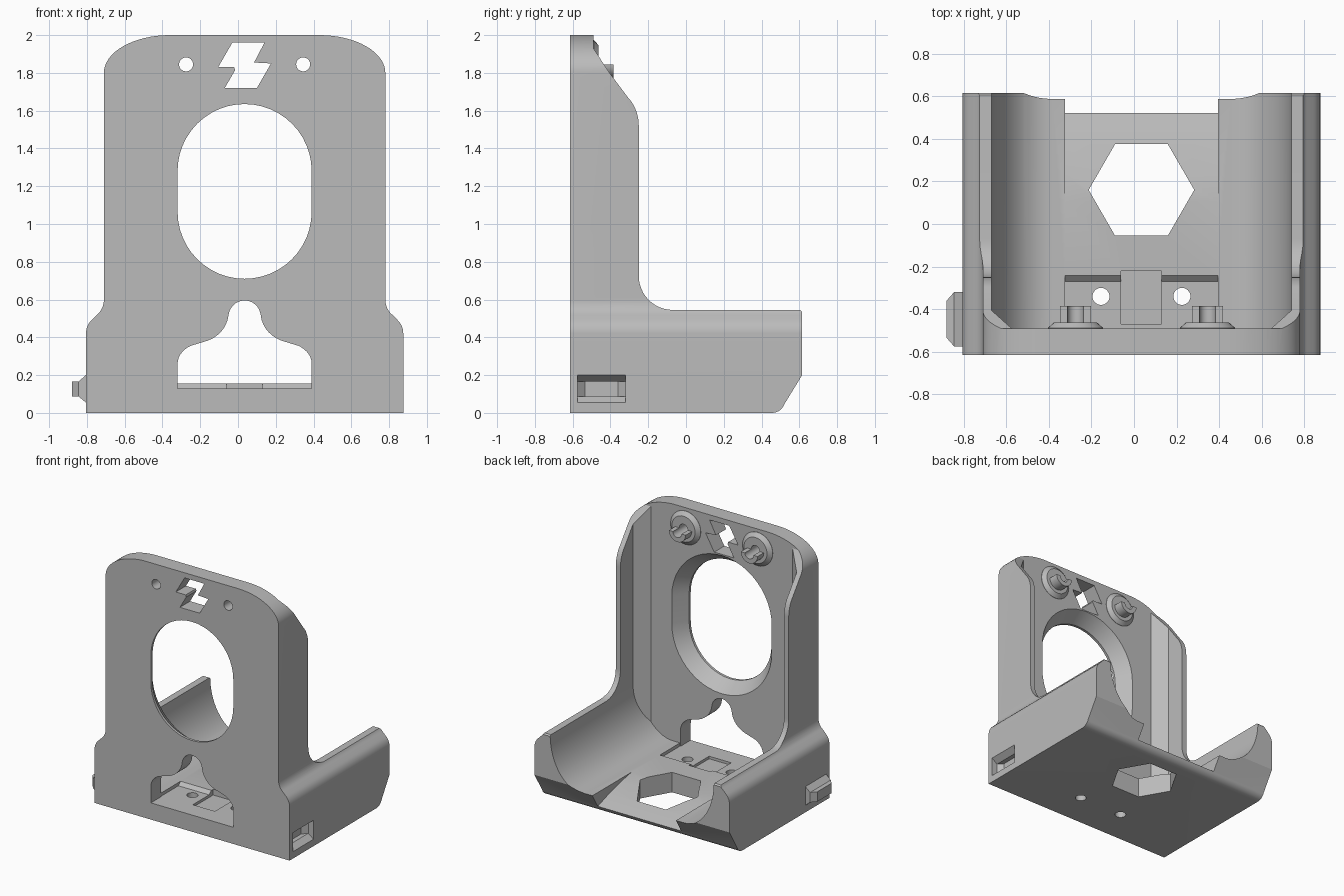
import bpy, bmesh, math

if "Cube" in bpy.data.objects:
    bpy.data.objects.remove(bpy.data.objects["Cube"], do_unlink=True)

CX = 0.035  # symmetry plane of the body

grey = bpy.data.materials.new("plain grey")
grey.use_nodes = True
colour = (0.5, 0.5, 0.5, 1)
grey.diffuse_color = colour
grey.node_tree.nodes["Principled BSDF"].inputs["Base Color"].default_value = colour


def loft(name, rings):
    """Closed solid through rings of equal point count."""
    bm = bmesh.new()
    loops = [[bm.verts.new(p) for p in ring] for ring in rings]
    n = len(loops[0])
    bm.faces.new(loops[0])
    bm.faces.new(loops[-1])
    for a, b in zip(loops, loops[1:]):
        for i in range(n):
            j = (i + 1) % n
            bm.faces.new((a[i], a[j], b[j], b[i]))
    bmesh.ops.recalc_face_normals(bm, faces=bm.faces)
    mesh = bpy.data.meshes.new(name)
    bm.to_mesh(mesh)
    bm.free()
    mesh.materials.append(grey)
    obj = bpy.data.objects.new(name, mesh)
    bpy.context.collection.objects.link(obj)
    return obj


def prism(name, pts, axis, lo, hi):
    """Extrude a 2D outline along x, y or z."""
    place = {"x": lambda p, t: (t, p[0], p[1]),
             "y": lambda p, t: (p[0], t, p[1]),
             "z": lambda p, t: (p[0], p[1], t)}[axis]
    return loft(name, [[place(p, t) for p in pts] for t in (lo, hi)])


def boolean(target, tool, operation="DIFFERENCE"):
    mod = target.modifiers.new("bool", "BOOLEAN")
    mod.operation, mod.object, mod.solver = operation, tool, "EXACT"
    graph = bpy.context.evaluated_depsgraph_get()
    graph.update()
    mesh = bpy.data.meshes.new_from_object(target.evaluated_get(graph))
    target.modifiers.clear()
    target.data = mesh
    bpy.data.objects.remove(tool, do_unlink=True)


def arc(cx, cy, rx, ry, start, end, steps=16):
    angles = [math.radians(start + (end - start) * i / steps) for i in range(steps + 1)]
    return [(cx + rx * math.cos(a), cy + ry * math.sin(a)) for a in angles]


def circle(cx, cy, r, steps=32):
    return arc(cx, cy, r, r, 0, 360, steps)[:-1]


def mirrored(half):
    """Right half outline, given as offsets from the symmetry plane."""
    left = [(-x, z) for x, z in reversed(half) if x > 0]
    return [(CX + x, z) for x, z in half + left]


# Body: front outline crossed with the side outline
front = [(0.84, 0), (0.84, 0.42)]
front += arc(0.74, 0.42, 0.1, 0.1, 5, 48, 6)
front += arc(0.835, 0.6, 0.09, 0.1, 235, 180, 8)
front += arc(0.395, 1.8, 0.35, 0.2, 0, 90)
body = prism("bracket_body", mirrored(front), "y", -0.615, 0.615)

side = [(-0.7, -0.1), (-0.7, 2.1), (-0.49, 2.1), (-0.49, 1.93), (-0.405, 1.8)]
side += arc(-0.42, 1.52, 0.17, 0.2, 48, 0, 10)
side += arc(-0.07, 0.725, 0.18, 0.18, 180, 270, 12)
side += [(0.605, 0.545), (0.615, 0.535), (0.615, 0.2), (0.52, 0.045)]
side += arc(0.455, 0.07, 0.07, 0.07, 330, 270, 6) + [(0.455, -0.1)]
# keep the flat underside exactly on the ground
boolean(body, prism("side_shape", side, "x", -1, 1), "INTERSECT")

# Cradle hollow, with chamfered corners against the front plate
hollow = [(0, 0.155)] + arc(0.42, 0.545, 0.285, 0.39, 270, 360) + [(0.705, 2.2)]
cavity = prism("hollow", mirrored(hollow), "y", -0.7, 0.8)
plan = [(0.61, -0.49), (0.705, -0.405), (0.9, -0.405), (0.9, 0.9)]
boolean(cavity, prism("hollow_plan", mirrored(plan), "z", -0.5, 2.5), "INTERSECT")
boolean(body, cavity)

# Sloping floor of the central slot, with a lower step at the front
floor = [(-0.49, 0.13), (-0.27, 0.13), (-0.215, 0.18), (-0.08, 0.175), (0.08, 0.16),
         (0.24, 0.13), (0.38, 0.094), (0.52, 0.048), (0.7, -0.02), (0.7, 1), (-0.49, 1)]
boolean(body, prism("slot", floor, "x", CX - 0.36, CX + 0.36))
notch = [(-0.47, 0.11), (-0.22, 0.11), (-0.22, 0.3), (-0.47, 0.3)]
boolean(body, prism("notch", notch, "x", -0.06, 0.13))

# Oval window, flaring out at the back
def oval(r):
    return arc(CX, 1.28, r, r, 0, 180, 24) + arc(CX, 1.065, r, r, 180, 360, 24)


window = [(-0.7, 0.355), (-0.595, 0.355), (-0.47, 0.445)]
boolean(body, loft("window", [[(x, y, z) for x, z in oval(r)] for y, r in window]))

# Bell-shaped lower opening
bell = [(0.355, 0.13), (0.355, 0.26)] + arc(0.215, 0.26, 0.14, 0.11, 10, 60, 6)
bell += arc(0.265, 0.53, 0.18, 0.16, 255, 185, 8) + arc(0, 0.51, 0.085, 0.085, 10, 90, 8)
boolean(body, prism("bell", mirrored(bell), "y", -0.7, -0.46))

# Zigzag vent near the top
zigzag = [(-0.03, 1.96), (0.14, 1.96), (0.085, 1.855), (0.175, 1.85), (0.10, 1.72),
          (-0.07, 1.72), (-0.015, 1.815), (-0.02, 1.83), (-0.105, 1.83)]
boolean(body, prism("vent", zigzag, "y", -0.7, -0.4))

# Hexagonal floor opening and two floor screw holes
boolean(body, prism("hexagon", circle(CX, 0.16, 0.248, 6), "z", -0.2, 0.4))
for x in (-0.155, 0.225):
    boolean(body, prism("floor_hole", circle(x, -0.34, 0.04), "z", -0.2, 0.4))


# Side clip and its matching socket
def clip(name, dx, root):
    steps = [(root, -0.575, -0.32, 0.05, 0.205), (-0.845, -0.575, -0.32, 0.088, 0.165),
             (-0.88, -0.535, -0.36, 0.088, 0.165)]
    return loft(name, [[(x + dx, a, c), (x + dx, b, c), (x + dx, b, d), (x + dx, a, d)]
                       for x, a, b, c, d in steps])


clip("side_clip", 0, -0.80)
boolean(body, clip("socket", 1.675, -0.795))

# Two hooked bosses on the back of the plate
parts = [body]
for side_name, x in (("right", CX - 0.31), ("left", CX + 0.31)):
    boolean(body, prism("boss_hole", circle(x, 1.845, 0.037), "y", -0.7, -0.4))
    rings = [(-0.495, 0.13), (-0.488, 0.13), (-0.462, 0.1)]
    base = loft(side_name + "_boss", [[(px, y, pz) for px, pz in circle(x, 1.845, r)]
                                      for y, r in rings])
    boolean(base, prism("boss_hole", circle(x, 1.845, 0.037), "y", -0.7, -0.4))
    ring = arc(x, 1.845, 0.072, 0.072, 180, 360) + arc(x, 1.845, 0.037, 0.037, 360, 180)
    parts += [base, prism(side_name + "_hook", ring, "y", -0.47, -0.385)]

# Smooth curves, crisp edges
bpy.ops.object.select_all(action="DESELECT")
for obj in parts:
    obj.select_set(True)
bpy.context.view_layer.objects.active = body
bpy.ops.object.shade_smooth_by_angle(angle=math.radians(25))
